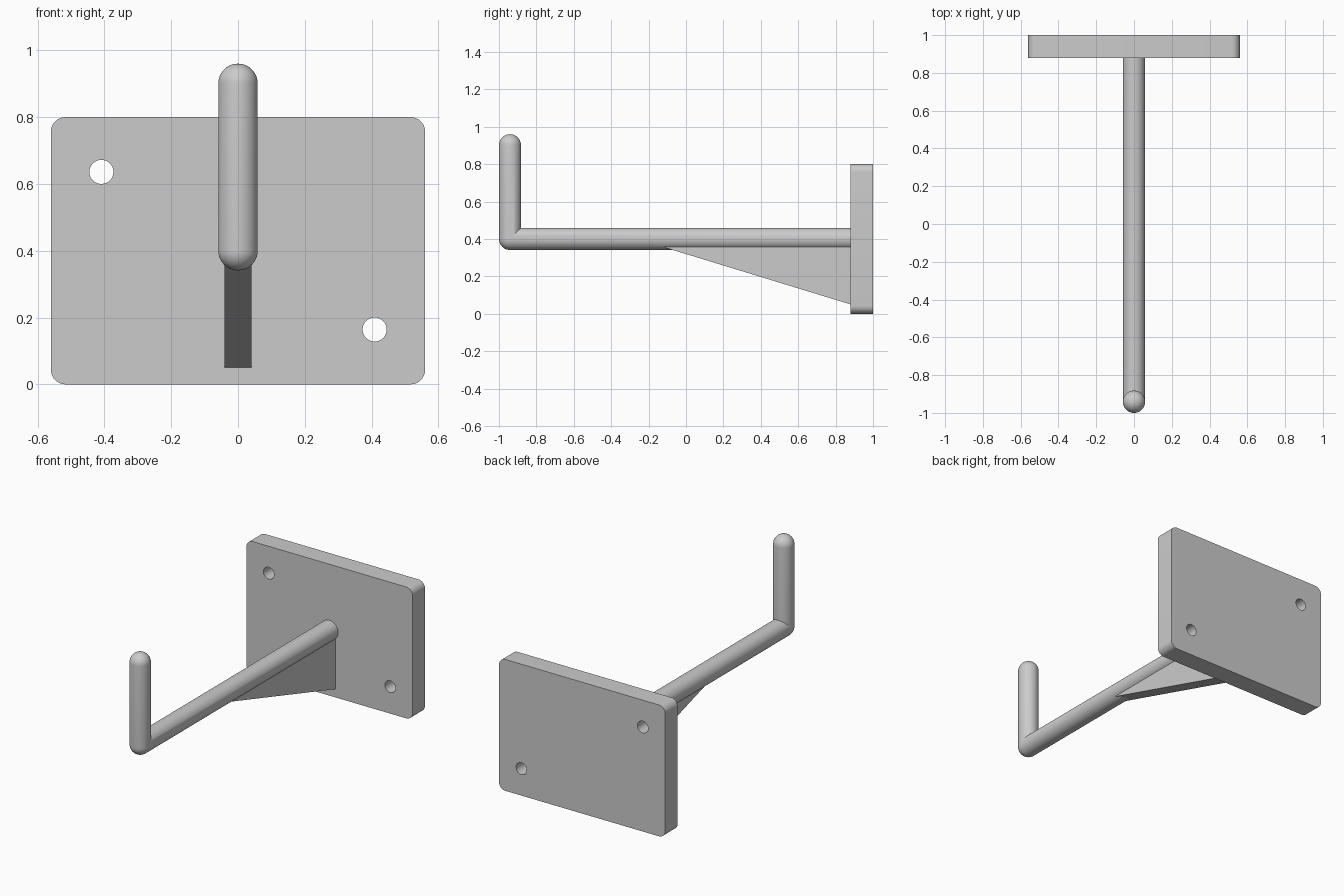
import bpy, bmesh
from math import sin, cos, pi, radians
from mathutils import Vector

if "Cube" in bpy.data.objects:
    bpy.data.objects.remove(bpy.data.objects["Cube"])

R, SEG = 0.059, 40


def finish(obj, angle=30):
    bpy.ops.object.select_all(action='DESELECT')
    bpy.context.view_layer.objects.active = obj
    obj.select_set(True)
    if obj.type == 'CURVE':
        bpy.ops.object.convert(target='MESH')
        obj = bpy.context.object
    bm = bmesh.new()
    bm.from_mesh(obj.data)
    bmesh.ops.remove_doubles(bm, verts=bm.verts, dist=1e-5)
    bmesh.ops.recalc_face_normals(bm, faces=bm.faces)
    bm.to_mesh(obj.data)
    bm.free()
    bpy.ops.object.shade_smooth_by_angle(angle=radians(angle))


def mesh_object(name, bm):
    mesh = bpy.data.meshes.new(name)
    bm.to_mesh(mesh)
    bm.free()
    obj = bpy.data.objects.new(name, mesh)
    bpy.context.collection.objects.link(obj)
    finish(obj)


def arc(cx, cz, r, a0, a1, n):
    return [(cx + r * cos(a0 + (a1 - a0) * i / n),
             cz + r * sin(a0 + (a1 - a0) * i / n)) for i in range(n + 1)]


# Wall plate: rounded outline with two diagonal screw holes
W, H, C = 0.56, 0.8, 0.043
outline = []
for k, (x, z) in enumerate([(W - C, H - C), (C - W, H - C), (C - W, C), (W - C, C)]):
    outline += arc(x, z, C, k * pi / 2, (k + 1) * pi / 2, 8)
holes = [arc(x, z, 0.036, 0, 2 * pi, 32)[:-1] for x, z in [(-0.409, 0.636), (0.409, 0.164)]]
curve = bpy.data.curves.new("wall_plate", 'CURVE')
curve.dimensions = '2D'
curve.fill_mode = 'BOTH'
curve.extrude = 0.06
for pts in [outline] + holes:
    s = curve.splines.new('POLY')
    s.points.add(len(pts) - 1)
    for p, (x, z) in zip(s.points, pts):
        p.co = (x, z, 0, 1)
    s.use_cyclic_u = True
plate = bpy.data.objects.new("wall_plate", curve)
plate.location = (0, 0.94, 0)
plate.rotation_euler = (pi / 2, 0, 0)
bpy.context.collection.objects.link(plate)
finish(plate)

# Hook rod: straight arm, elbow (round outside, mitred inside), upright, domed tip
X, Y, Z = Vector((1, 0, 0)), Vector((0, 1, 0)), Vector((0, 0, 1))
corner, tip = Vector((0, -0.941, 0.4)), Vector((0, -0.941, 0.901))
angles = [2 * pi * i / SEG for i in range(SEG)]


def ring(c, out, r=R):
    return [c + r * (cos(a) * out + sin(a) * X) for a in angles]


rings = [ring(Vector((0, 0.9, 0.4)), -Z)]
for i in range(11):
    t = i / 10 * pi / 2
    out = -Z * cos(t) - Y * sin(t)
    rings.append([corner + R * (cos(a) * (out if cos(a) > 0 else -Z - Y) + sin(a) * X)
                  for a in angles])
for i in range(10):
    t = i / 10 * pi / 2
    rings.append(ring(tip + Z * R * sin(t), -Y, R * cos(t)))
bm = bmesh.new()
loops = [[bm.verts.new(p) for p in r] for r in rings]
for a, b in zip(loops, loops[1:]):
    for i in range(SEG):
        j = (i + 1) % SEG
        bm.faces.new((a[i], a[j], b[j], b[i]))
bm.faces.new(loops[0])
top = bm.verts.new(tip + Z * R)
for i in range(SEG):
    bm.faces.new((loops[-1][i], loops[-1][(i + 1) % SEG], top))
mesh_object("hook_rod", bm)

# Triangular gusset under the arm
bm = bmesh.new()
face = bm.faces.new([bm.verts.new((-0.04, y, z))
                     for y, z in [(-0.25, 0.396), (0.89, 0.396), (0.89, 0.047)]])
new = bmesh.ops.extrude_face_region(bm, geom=[face])["geom"]
bmesh.ops.translate(bm, verts=[v for v in new if isinstance(v, bmesh.types.BMVert)],
                    vec=(0.08, 0, 0))
mesh_object("support_gusset", bm)
